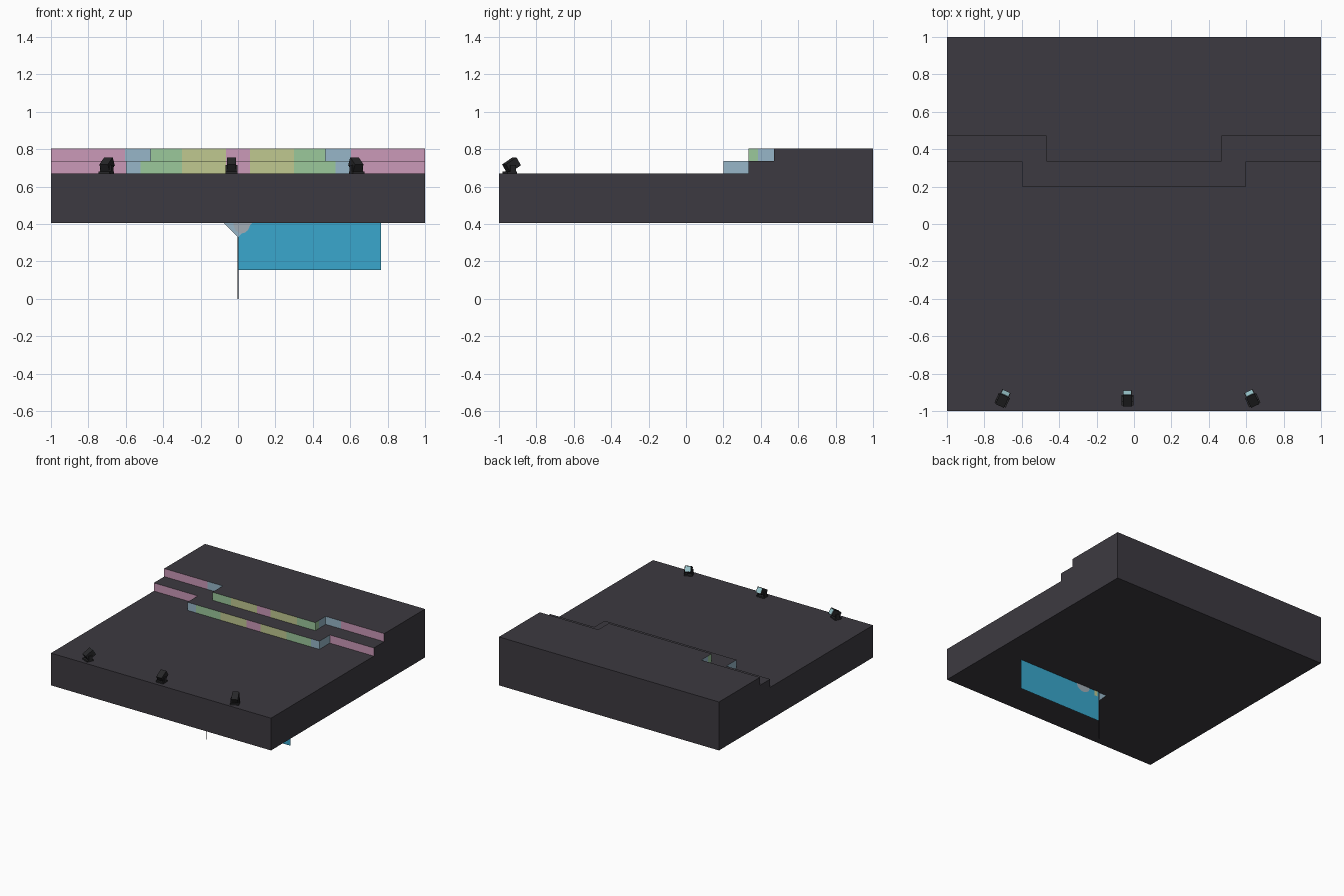
import bpy, bmesh, math
from mathutils import Matrix, Vector

if "Cube" in bpy.data.objects:
    bpy.data.objects.remove(bpy.data.objects["Cube"])


def material(name, rgb):
    m = bpy.data.materials.new(name)
    m.diffuse_color = (*rgb, 1)
    m.use_nodes = True
    m.node_tree.nodes["Principled BSDF"].inputs["Base Color"].default_value = m.diffuse_color
    return m


STAGE = material("charcoal", (0.046, 0.042, 0.052))
PINK = material("pink", (0.60, 0.32, 0.485))
YELLOW = material("soft yellow", (0.53, 0.58, 0.28))
GREEN = material("soft green", (0.33, 0.58, 0.33))
BLUE = material("pale blue", (0.31, 0.47, 0.58))
CYAN = material("cyan", (0.042, 0.39, 0.61))
BLACK = material("lamp black", (0.02, 0.02, 0.022))
LENS = material("lens", (0.33, 0.58, 0.62))
GREY = material("silver", (0.36, 0.42, 0.47))


def build(name, faces, mats):
    """Object from (points, material slot) polygons."""
    bm = bmesh.new()
    for pts, slot in faces:
        f = bm.faces.new([bm.verts.new(p) for p in pts])
        f.material_index = slot
    bmesh.ops.remove_doubles(bm, verts=bm.verts, dist=1e-5)
    me = bpy.data.meshes.new(name)
    bm.to_mesh(me)
    bm.free()
    for m in mats:
        me.materials.append(m)
    ob = bpy.data.objects.new(name, me)
    bpy.context.collection.objects.link(ob)
    return ob


def box(name, size, matrix, mat):
    bm = bmesh.new()
    bmesh.ops.create_cube(bm, size=1, matrix=matrix @ Matrix.Diagonal((*size, 1)))
    me = bpy.data.meshes.new(name)
    bm.to_mesh(me)
    bm.free()
    me.materials.append(mat)
    ob = bpy.data.objects.new(name, me)
    bpy.context.collection.objects.link(ob)
    return ob


Z0, Z1, Z2, Z3 = 0.405, 0.67, 0.737, 0.803

# Step outlines, left to right
def outline(half, front, back):
    return [(-1, back), (-half, back), (-half, front), (half, front), (half, back), (1, back)]


low = outline(0.6, 0.2, 0.335)
high = outline(0.468, 0.335, 0.47)


def flat(pts, z):
    return [(x, y, z) for x, y in pts]


# Stage: floor, treads, outer walls and underside
faces = [
    (flat([(-1, -1), (1, -1)] + low[::-1], Z1), 0),
    (flat(low + high[::-1], Z2), 0),
    (flat(high + [(1, 1), (-1, 1)], Z3), 0),
    (flat([(-1, -1), (-1, 1), (1, 1), (1, -1)], Z0), 0),
    ([(-1, -1, Z0), (1, -1, Z0), (1, -1, Z1), (-1, -1, Z1)], 0),
    ([(1, 1, Z0), (-1, 1, Z0), (-1, 1, Z3), (1, 1, Z3)], 0),
]
side = [(-1, Z0), (1, Z0), (1, Z3), (0.47, Z3), (0.47, Z2), (0.335, Z2), (0.335, Z1), (-1, Z1)]
faces.append(([(1, y, z) for y, z in side], 0))
faces.append(([(-1, y, z) for y, z in side[::-1]], 0))
build("stage", faces, [STAGE])

# Coloured risers: half path from the centre outwards, mirrored
P, Y, G, B = range(4)
low_path = [(0, 0.2), (0.063, 0.2, P), (0.3, 0.2, Y), (0.522, 0.2, G),
            (0.6, 0.2, B), (0.6, 0.335, B), (1, 0.335, P)]
high_path = [(0, 0.335), (0.063, 0.335, P), (0.3, 0.335, Y), (0.468, 0.335, G),
             (0.468, 0.385, G), (0.468, 0.47, B), (0.605, 0.47, B), (1, 0.47, P)]
for name, path, za, zb in (("lower_riser", low_path, Z1, Z2), ("upper_riser", high_path, Z2, Z3)):
    faces = []
    for a, b in zip(path, path[1:]):
        for s in (1, -1):
            quad = [(s * a[0], a[1], za), (s * b[0], b[1], za),
                    (s * b[0], b[1], zb), (s * a[0], a[1], zb)]
            faces.append((quad[::s], b[2]))
    build(name, faces, [PINK, YELLOW, GREEN, BLUE])

# Floor spotlights, aimed up and towards the middle of the stage
for x, turn in ((-0.70, -25), (-0.035, 0), (0.63, 25)):
    place = Matrix.Translation((x, -0.933, Z1)) @ Matrix.Rotation(math.radians(turn), 4, 'Z')
    box("lamp_foot", (0.066, 0.055, 0.012), place @ Matrix.Translation((0, -0.01, 0.006)), BLACK)
    for s in (1, -1):
        box("lamp_bracket", (0.008, 0.03, 0.045),
            place @ Matrix.Translation((s * 0.029, -0.005, 0.0225)), BLACK)
    head = place @ Matrix.Translation((0, 0, 0.046)) @ Matrix.Rotation(math.radians(32), 4, 'X')
    box("lamp_head", (0.05, 0.072, 0.05), head, BLACK)
    box("lamp_lens", (0.04, 0.003, 0.04), head @ Matrix.Translation((0, 0.037, 0)), LENS)

# Hanging panel, thin pole and small emblem under the stage
YP = -0.41


def panel(name, pts, mat, dy=0.0):
    build(name, [([(x, YP + dy, z) for x, z in pts], 0)], [mat])


panel("banner", [(0.003, 0.155), (0.765, 0.155), (0.765, Z0), (0.003, Z0)], CYAN)
panel("pole", [(-0.003, 0), (0.003, 0), (0.003, Z0), (-0.003, Z0)], BLACK)
panel("emblem_point", [(-0.075, Z0), (0, 0.33), (0.075, Z0)], BLUE, -0.003)
arc = [(0.02 + 0.045 * math.cos(t * math.pi / 12), Z0 - 0.055 * math.sin(t * math.pi / 12))
       for t in range(13)]
panel("emblem_disc_front", arc, GREY, -0.005)
panel("emblem_disc_back", [(x * 1.4 + 0.13, z) for x, z in arc], GREY, 0.003)
panel("emblem_bar_back", [(0.02, Z0), (0.05, Z0), (0.05, 0.36), (0.02, 0.36)], YELLOW, 0.004)
